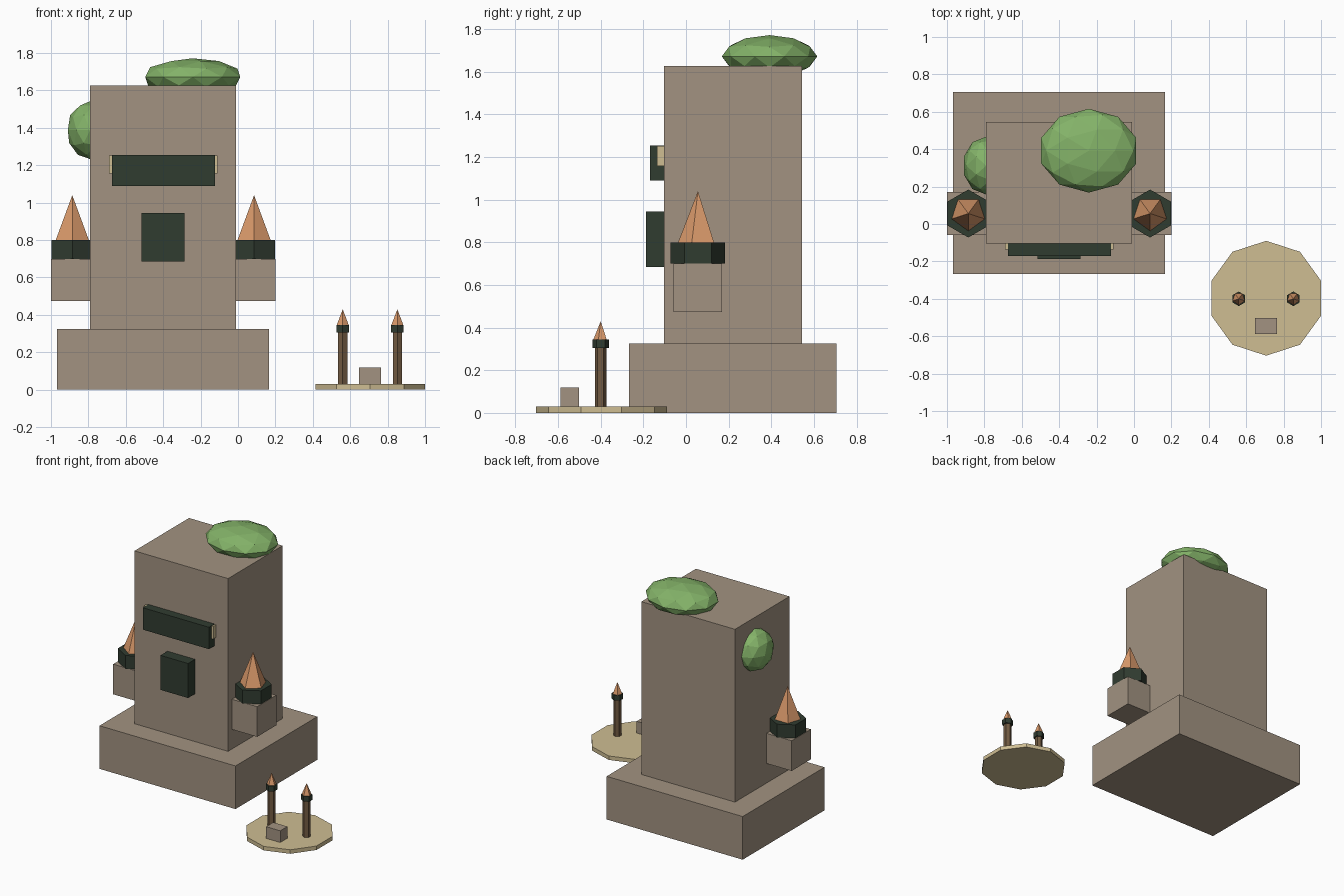
import bpy, bmesh
from math import pi
from mathutils import Matrix

if "Cube" in bpy.data.objects:
    bpy.data.objects.remove(bpy.data.objects["Cube"])


def material(name, rgb):
    m = bpy.data.materials.new(name)
    m.diffuse_color = (*rgb, 1)
    m.use_nodes = True
    m.node_tree.nodes["Principled BSDF"].inputs["Base Color"].default_value = m.diffuse_color
    return m


STONE = material("stone", (0.36, 0.29, 0.22))
DARK = material("dark_iron", (0.03, 0.045, 0.03))
FLAME = material("flame", (0.72, 0.33, 0.15))
WOOD = material("wood", (0.17, 0.105, 0.055))
SAND = material("sand", (0.62, 0.51, 0.29))
LEAF = material("leaf", (0.23, 0.45, 0.14))


def finish(name, bm, mat):
    mesh = bpy.data.meshes.new(name)
    bm.to_mesh(mesh)
    bm.free()
    mesh.materials.append(mat)
    bpy.context.collection.objects.link(bpy.data.objects.new(name, mesh))


def box(name, x, y, z, mat):
    """Box given by its (min, max) range on each axis."""
    bm = bmesh.new()
    mid = [(a + b) / 2 for a, b in (x, y, z)]
    size = [b - a for a, b in (x, y, z)]
    bmesh.ops.create_cube(bm, size=1, matrix=Matrix.LocRotScale(mid, None, size))
    finish(name, bm, mat)


def prism(name, sides, r, x, y, z, mat, tip=False, turn=0):
    """Upright prism or pyramid; the first corner points along +y."""
    bm = bmesh.new()
    m = Matrix.Translation((x, y, sum(z) / 2)) @ Matrix.Rotation(turn, 4, 'Z')
    bmesh.ops.create_cone(bm, cap_ends=True, segments=sides, radius1=r,
                          radius2=0 if tip else r, depth=z[1] - z[0], matrix=m)
    finish(name, bm, mat)


def bush(name, centre, radii):
    bm = bmesh.new()
    bmesh.ops.create_icosphere(bm, subdivisions=2, radius=1,
                               matrix=Matrix.LocRotScale(centre, None, radii))
    finish(name, bm, LEAF)


# Monument
box("plinth", (-0.967, 0.167), (-0.268, 0.706), (0, 0.325), STONE)
box("pillar", (-0.79, -0.01), (-0.104, 0.545), (0.325, 1.627), STONE)

# Plaques on the front face
box("plaque_trim", (-0.69, -0.11), (-0.137, -0.10), (1.157, 1.252), SAND)
box("upper_plaque", (-0.675, -0.123), (-0.17, -0.10), (1.09, 1.255), DARK)
box("lower_plaque", (-0.515, -0.285), (-0.187, -0.10), (0.685, 0.945), DARK)

# Braziers on both sides
for side, s in (("left", -1), ("right", 1)):
    x, y = -0.4 + s * 0.486, 0.056
    box(side + "_bracket", (x - 0.114, x + 0.114), (y - 0.114, y + 0.114), (0.473, 0.70), STONE)
    prism(side + "_bowl", 6, 0.128, x, y, (0.70, 0.80), DARK)
    prism(side + "_flame", 5, 0.093, x, y, (0.80, 1.04), FLAME, True, pi)

# Overgrowth
bush("top_bush", (-0.242, 0.392, 1.672), (0.267, 0.224, 0.1))
bush("side_bush", (-0.79, 0.312, 1.388), (0.126, 0.155, 0.155))

# Small shrine: sand disc, offering block and two torches
prism("sand_disc", 10, 0.307, 0.707, -0.397, (0, 0.03), SAND)
box("offering_block", (0.646, 0.764), (-0.588, -0.503), (0.03, 0.118), STONE)
for side, x in (("left", 0.56), ("right", 0.852)):
    prism(side + "_torch_pole", 6, 0.028, x, -0.4, (0.03, 0.305), WOOD)
    prism(side + "_torch_collar", 6, 0.039, x, -0.4, (0.305, 0.345), DARK)
    prism(side + "_torch_flame", 5, 0.034, x, -0.4, (0.345, 0.43), FLAME, True, pi)
